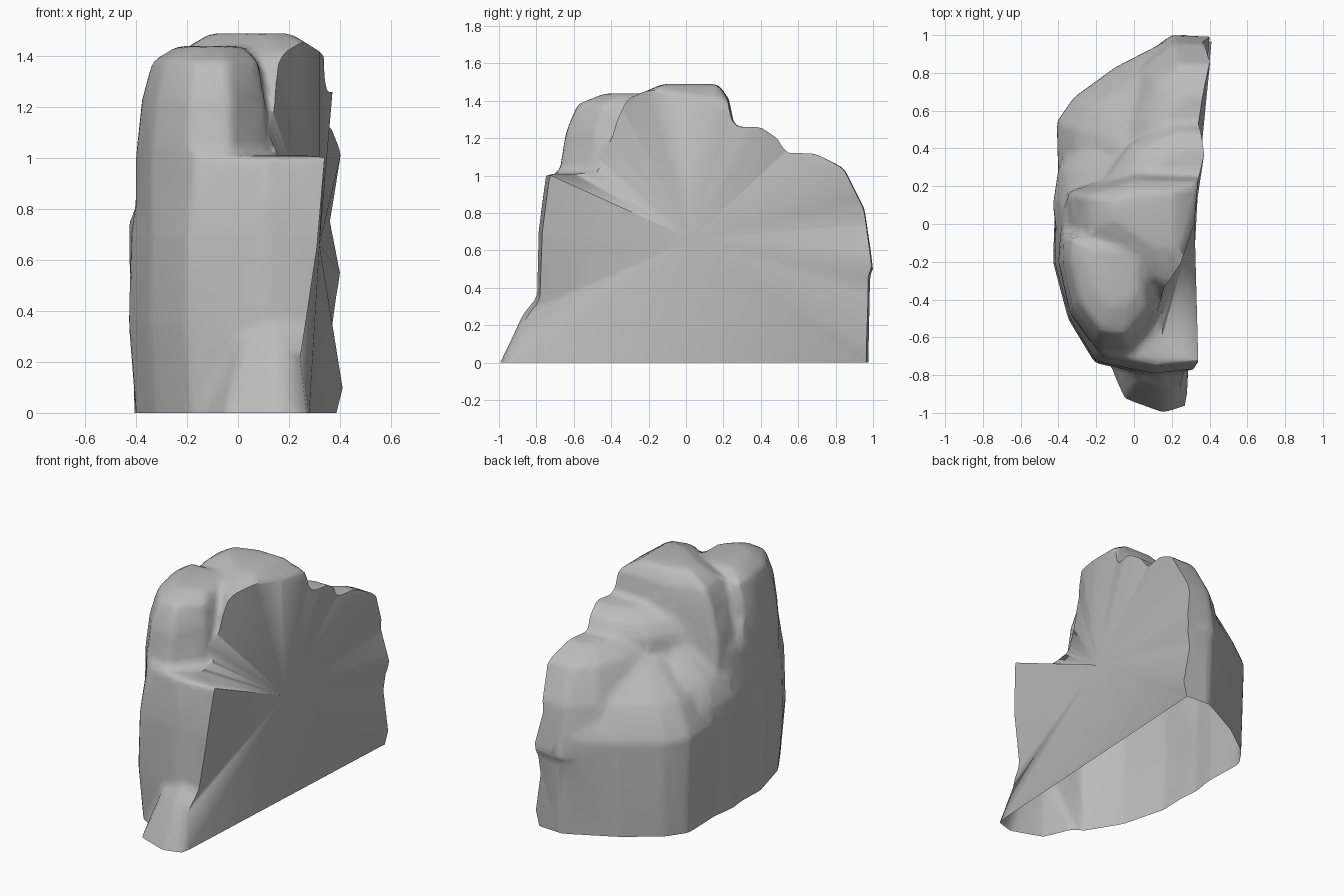
import bpy, bmesh
from mathutils import Vector

old = bpy.data.objects.get("Cube")
if old:
    bpy.data.objects.remove(old, do_unlink=True)

stone = bpy.data.materials.new("grey stone")
stone.use_nodes = True
stone.diffuse_color = (0.5, 0.5, 0.5, 1)
stone.node_tree.nodes["Principled BSDF"].inputs["Base Color"].default_value = stone.diffuse_color


def add_object(name, bm):
    bmesh.ops.recalc_face_normals(bm, faces=bm.faces[:])
    mesh = bpy.data.meshes.new(name)
    bm.to_mesh(mesh)
    bm.free()
    ob = bpy.data.objects.new(name, mesh)
    bpy.context.collection.objects.link(ob)
    return ob


def lobe(outline, pivot, levels):
    """Convex lump: a plan outline scaled about a pivot at each (height, scale)."""
    px, py = pivot
    verts = [bm.verts.new((px + (x - px) * s, py + (y - py) * s, z))
             for z, s in levels for x, y in outline]
    hull = bmesh.ops.convex_hull(bm, input=verts)
    spare = set(hull["geom_interior"]) | set(hull["geom_unused"])
    bmesh.ops.delete(bm, geom=[v for v in spare if isinstance(v, bmesh.types.BMVert)], context="VERTS")


bm = bmesh.new()
# front body below the ledge
lobe([(.5, -.75), (.1, -.79), (-.2, -.73), (-.34, -.5), (-.42, -.2), (-.41, .1), (.5, .3)],
     (.45, 0), [(-.1, .97), (.35, 1.01), (.7, 1), (1.01, .95)])
# toe at the foot of the front
lobe([(.5, -.9), (.28, -.92), (.16, -1.02), (-.06, -.94), (-.17, -.68), (.5, -.6)],
     (.15, -.6), [(-.04, 1), (.1, .82), (.27, .64), (.38, .42)])
# front-left lobe above the ledge
lobe([(.12, -.5), (-.03, -.68), (-.2, -.66), (-.34, -.47), (-.4, -.2), (-.39, -.04), (.1, -.1)],
     (-.08, -.2), [(.5, 1.02), (1.02, 1), (1.23, .93), (1.38, .8), (1.44, .5)])
# crown
lobe([(.44, -.46), (.2, -.47), (-.05, -.3), (-.34, -.1), (-.35, .17), (-.1, .2), (0, .28), (.44, .27)],
     (.05, .1), [(.6, 1.04), (1.08, 1), (1.3, .85), (1.41, .73), (1.49, .4)])
# left shelf, slightly undercut
lobe([(-.41, -.06), (-.43, .1), (-.4, .3), (-.3, .42), (.1, .5), (.1, -.1)],
     (.05, .15), [(-.1, .95), (.5, .92), (.74, 1), (.86, .9), (1.06, .5)])
# rear body with its low left shoulder
lobe([(.5, .97), (.21, .99), (.07, .91), (-.1, .83), (-.32, .67), (-.41, .54), (-.4, .2), (.5, .1)],
     (.48, .2), [(-.1, .98), (.3, .99), (.62, 1), (.82, .88), (1.0, .64)])
# upper and lower rear steps
lobe([(.5, .53), (.2, .53), (-.02, .42), (-.14, .25), (-.1, 0), (.5, 0)],
     (.36, .2), [(.5, 1.15), (1.12, 1), (1.2, .88), (1.26, .6)])
lobe([(.5, .97), (.2, .98), (.04, .85), (-.08, .6), (-.1, .3), (.5, .3)],
     (.36, .4), [(.5, 1.04), (.82, .96), (1.04, .77), (1.12, .5)])
rock = add_object("rock", bm)

# cutter for the split face: a fan from one centre to an uneven rim (x, y, z),
# dipping inwards at the notch above the front ledge
CENTRE = Vector((.32, .03, .66))
RIM = [(.28, -.9, 0), (.25, -.79, .25), (.31, -.76, .65), (.34, -.72, 1), (.14, -.64, 1.03),
       (.12, -.47, 1.1), (.17, -.31, 1.32), (.25, -.2, 1.43), (.32, 0, 1.45), (.34, .25, 1.38),
       (.37, .36, 1.25), (.34, .52, 1.12), (.4, .83, 1), (.36, .95, .75), (.4, .99, .55),
       (.37, .97, .35), (.41, .96, .1), (.38, .94, 0)]
bm = bmesh.new()
apex = bm.verts.new(CENTRE)
rim = [bm.verts.new(CENTRE + (Vector(p) - CENTRE) * 1.25) for p in RIM]
back = [bm.verts.new((1, v.co.y, v.co.z)) for v in rim]
hub = bm.verts.new((1, CENTRE.y, CENTRE.z))
for i in range(len(rim)):
    j = (i + 1) % len(rim)
    bm.faces.new((apex, rim[i], rim[j]))
    bm.faces.new((rim[i], back[i], back[j], rim[j]))
    bm.faces.new((hub, back[j], back[i]))
cutter = add_object("split_cutter", bm)
cutter.hide_render = True
cutter.hide_set(True)

# fuse the lumps, wear down their edges and split off the left side
bpy.context.view_layer.objects.active = rock
rock.select_set(True)
remesh = rock.modifiers.new("fuse", "REMESH")
remesh.mode = "VOXEL"
remesh.voxel_size = 0.025
wear = rock.modifiers.new("wear", "SMOOTH")
wear.factor, wear.iterations = 0.5, 4
thin = rock.modifiers.new("thin", "DECIMATE")
thin.ratio = 0.1
split = rock.modifiers.new("split", "BOOLEAN")
split.operation, split.solver, split.object = "DIFFERENCE", "EXACT", cutter
for name in ("fuse", "wear", "thin", "split"):
    bpy.ops.object.modifier_apply(modifier=name)
bpy.data.objects.remove(cutter, do_unlink=True)

# open underside
bm = bmesh.new()
bm.from_mesh(rock.data)
bmesh.ops.bisect_plane(bm, geom=bm.verts[:] + bm.edges[:] + bm.faces[:], plane_co=(0, 0, 0),
                       plane_no=(0, 0, -1), clear_outer=True)
bmesh.ops.triangulate(bm, faces=[f for f in bm.faces if len(f.verts) > 4])
bm.to_mesh(rock.data)
bm.free()

rock.data.materials.clear()
rock.data.materials.append(stone)
bpy.ops.object.shade_smooth_by_angle(angle=1.1)
